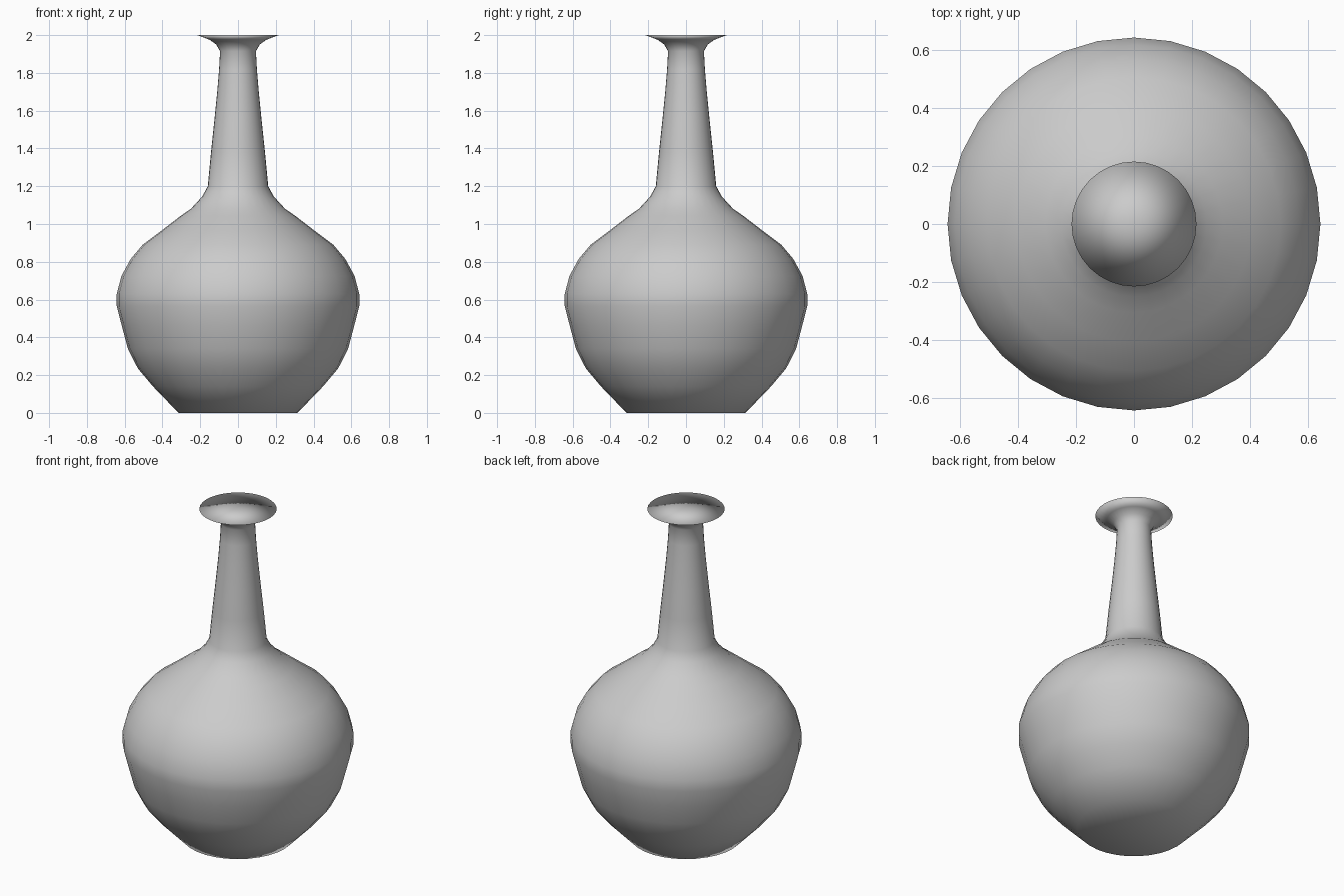
import bpy, bmesh, math

if "Cube" in bpy.data.objects:
    bpy.data.objects.remove(bpy.data.objects["Cube"])

SEGMENTS = 32

# Outer silhouette as (radius, height): foot, belly, shoulder, neck, flared lip
PROFILE = [
    (0.315, 0.0), (0.45, 0.14), (0.53, 0.235), (0.583, 0.34), (0.615, 0.46),
    (0.642, 0.565), (0.642, 0.63), (0.617, 0.725), (0.568, 0.815), (0.505, 0.89),
    (0.405, 0.965), (0.305, 1.042), (0.25, 1.08), (0.19, 1.145), (0.16, 1.2),
    (0.143, 1.38), (0.125, 1.55), (0.11, 1.70), (0.10, 1.82), (0.095, 1.915),
    (0.115, 1.95), (0.15, 1.975), (0.215, 2.0),
]


def lathe(name, profile, segments):
    bm = bmesh.new()
    rings = []
    for r, z in profile:
        rings.append([bm.verts.new((r * math.cos(2 * math.pi * i / segments),
                                    r * math.sin(2 * math.pi * i / segments), z))
                      for i in range(segments)])
    # Walls
    for low, high in zip(rings, rings[1:]):
        for i in range(segments):
            j = (i + 1) % segments
            bm.faces.new((low[i], low[j], high[j], high[i]))
    # Flat fan caps closing the foot and the lip
    for ring, z in ((rings[0], profile[0][1]), (rings[-1], profile[-1][1])):
        centre = bm.verts.new((0, 0, z))
        for i in range(segments):
            bm.faces.new((ring[i], ring[(i + 1) % segments], centre))
    bmesh.ops.recalc_face_normals(bm, faces=bm.faces[:])
    # Smooth throughout, including across the caps
    for f in bm.faces:
        f.smooth = True
    mesh = bpy.data.meshes.new(name)
    bm.to_mesh(mesh)
    bm.free()
    obj = bpy.data.objects.new(name, mesh)
    bpy.context.collection.objects.link(obj)
    return obj


lathe("vase", PROFILE, SEGMENTS)
